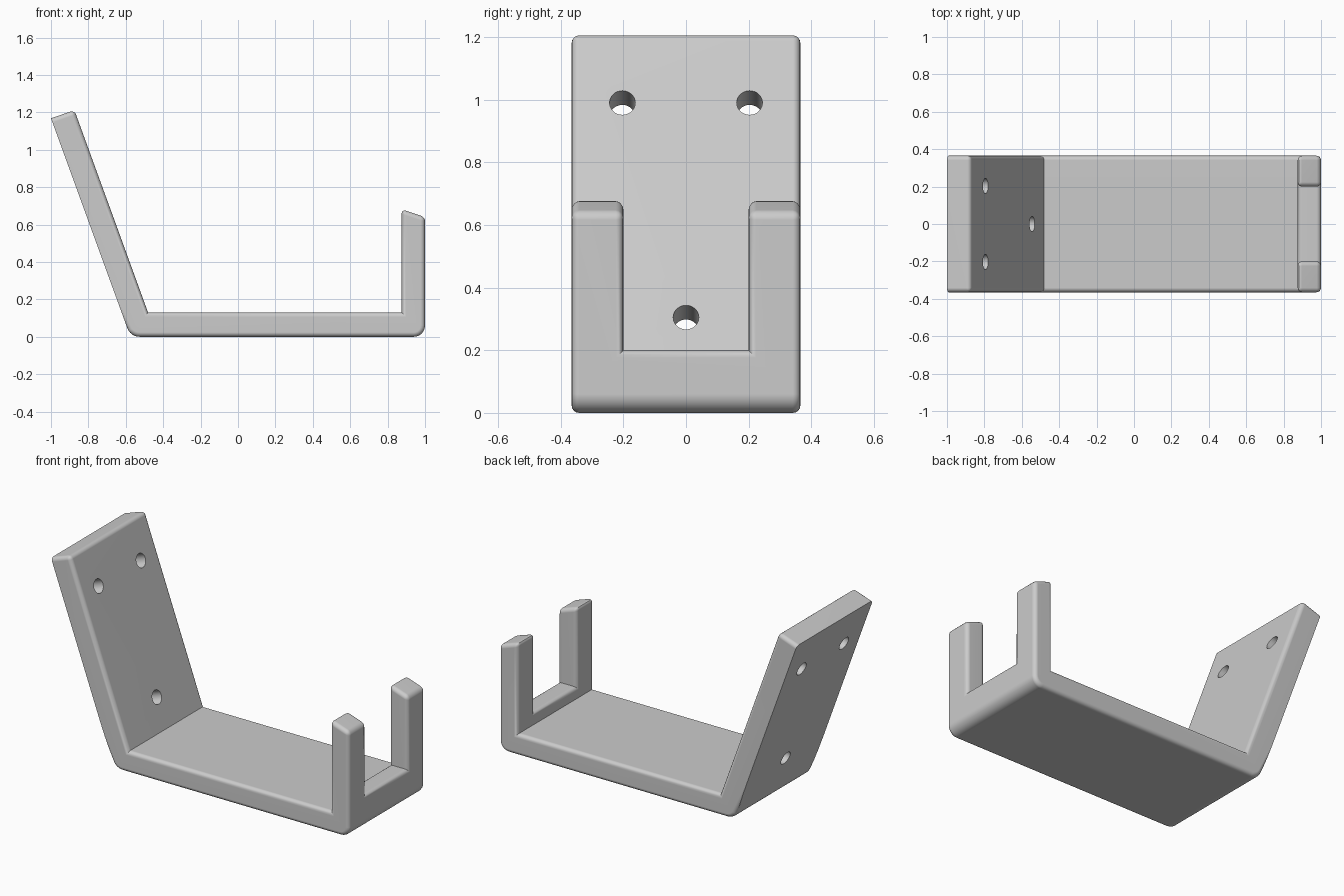
import bpy, bmesh, math
from mathutils import Vector

if "Cube" in bpy.data.objects:
    bpy.data.objects.remove(bpy.data.objects["Cube"])

TILT = math.radians(20)
BACK = Vector((-math.cos(TILT), 0, -math.sin(TILT)))  # outward normal of the wall face
HALF, SLOT = 0.365, 0.20

grey = bpy.data.materials.new("light_grey")
grey.diffuse_color = (0.6, 0.6, 0.6, 1)
grey.use_nodes = True
grey.node_tree.nodes["Principled BSDF"].inputs["Base Color"].default_value = grey.diffuse_color


def fillet(a, b, c, r, n=6):
    """Arc of radius r replacing corner b."""
    a, b, c = Vector(a), Vector(b), Vector(c)
    u, v = (a - b).normalized(), (c - b).normalized()
    half = math.acos(u.dot(v)) / 2
    centre = b + (u + v).normalized() * (r / math.sin(half))
    d0 = b + u * (r / math.tan(half)) - centre
    d1 = b + v * (r / math.tan(half)) - centre
    sweep = math.pi - 2 * half
    points = []
    for i in range(n + 1):
        t = sweep * i / n
        d = (d0 * math.sin(sweep - t) + d1 * math.sin(t)) / math.sin(sweep)
        points.append(tuple(centre + d))
    return points


# Side profile: wall plate, floor, then front lip
top_back, heel, toe = (-1, 1.168), (-0.575, 0), (1, 0)
top_back = (-1, 1.168)
lip = [(1, 0.2), (1, 0.64), (0.875, 0.682), (0.875, 0.2)]
profile = [top_back] + fillet(top_back, heel, toe, 0.07) + fillet(heel, toe, (1, 0.2), 0.06)
k = len(profile)
profile += lip + [(0.875, 0.13), (-0.481, 0.13), (-0.8745, 1.2115)]
n = len(profile)

bm = bmesh.new()
rows = [[bm.verts.new((x, y, z)) for x, z in profile] for y in (-HALF, -SLOT, SLOT, HALF)]
for s in range(3):
    for i in range(n):
        j = (i + 1) % n
        if s == 1 and k <= i < k + 3:      # open slot between the two prongs
            continue
        bm.faces.new((rows[s][i], rows[s][j], rows[s + 1][j], rows[s + 1][i]))
bm.faces.new(rows[0])
bm.faces.new(rows[3])
for s in (1, 2):                            # inner prong walls
    bm.faces.new(rows[s][k:k + 4])
bm.faces.new((rows[1][k], rows[1][k + 3], rows[2][k + 3], rows[2][k]))  # slot floor
bmesh.ops.recalc_face_normals(bm, faces=bm.faces)
bmesh.ops.dissolve_limit(bm, angle_limit=0.01, verts=bm.verts, edges=bm.edges)

# Round every outer edge except those around the flat wall face
bm.normal_update()
edges = [e for e in bm.edges
         if len(e.link_faces) == 2 and e.is_convex and e.calc_face_angle() > 0.4
         and all(f.normal.dot(BACK) < 0.995 for f in e.link_faces)]
bmesh.ops.bevel(bm, geom=edges, offset=0.024, offset_type='OFFSET', segments=4,
                profile=0.5, affect='EDGES', clamp_overlap=True)
bmesh.ops.recalc_face_normals(bm, faces=bm.faces)

mesh = bpy.data.meshes.new("bracket")
bm.to_mesh(mesh)
bm.free()
bracket = bpy.data.objects.new("bracket", mesh)
bpy.context.collection.objects.link(bracket)
mesh.materials.append(grey)

# Screw holes drilled square to the wall plate
for y, z in ((-0.203, 0.99), (0.203, 0.99), (0, 0.305)):
    x = -0.481 - (z - 0.13) * math.tan(TILT)
    bpy.ops.mesh.primitive_cylinder_add(vertices=32, radius=0.041, depth=0.5, location=(x, y, z),
                                        rotation=(0, math.pi / 2 - TILT, 0))
    cutter = bpy.context.object
    cutter.name = "screw_hole_cutter"
    cutter.data.materials.append(grey)
    cutter.hide_render = True
    cut = bracket.modifiers.new("screw_hole", 'BOOLEAN')
    cut.operation, cut.solver, cut.object = 'DIFFERENCE', 'EXACT', cutter

# Bake the holes in, then smooth the rounded edges and keep the large faces flat
bpy.ops.object.select_all(action='DESELECT')
bpy.context.view_layer.objects.active = bracket
bracket.select_set(True)
for m in list(bracket.modifiers):
    bpy.ops.object.modifier_apply(modifier=m.name)
for o in [o for o in bpy.data.objects if o != bracket]:
    bpy.data.objects.remove(o)
bpy.ops.object.shade_smooth_by_angle(angle=math.radians(30))
flat = bracket.modifiers.new("flat_faces", 'WEIGHTED_NORMAL')
flat.keep_sharp = True
